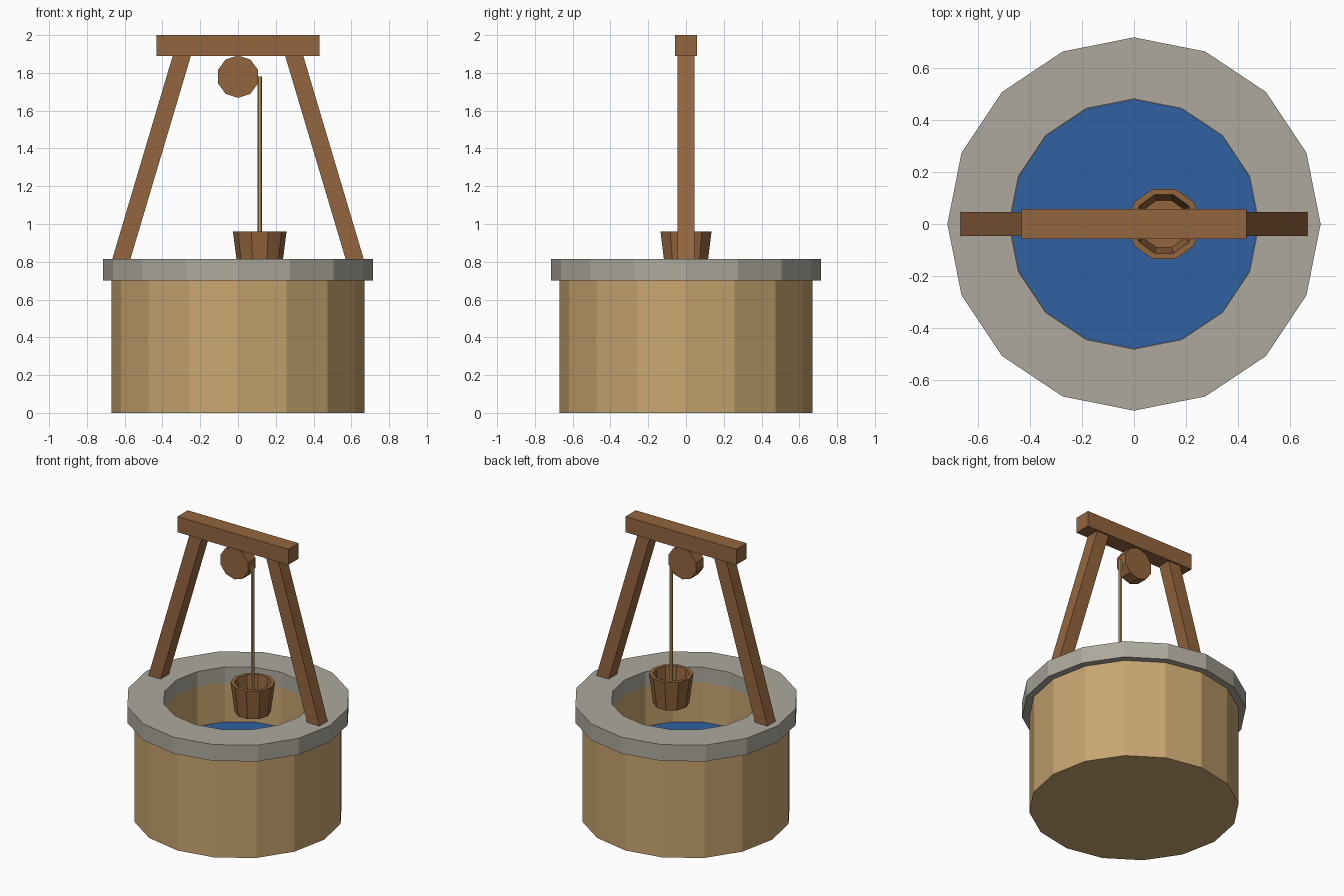
import bpy, bmesh, math
from mathutils import Matrix, Vector

old = bpy.data.objects.get("Cube")
if old:
    bpy.data.objects.remove(old, do_unlink=True)


def material(name, srgb):
    col = [((c / 255 + 0.055) / 1.055) ** 2.4 for c in srgb] + [1]
    m = bpy.data.materials.new(name)
    m.use_nodes = True
    m.diffuse_color = col
    bsdf = m.node_tree.nodes["Principled BSDF"]
    bsdf.inputs["Base Color"].default_value = col
    bsdf.inputs["Roughness"].default_value = 0.9
    return m


WOOD = material("brown wood", (148, 102, 62))
SAND = material("sandstone", (200, 165, 112))
STONE = material("grey stone", (173, 169, 157))
WATER = material("blue water", (48, 97, 161))
ROPE = material("straw rope", (196, 158, 92))


def finish(name, bm, mat):
    bmesh.ops.recalc_face_normals(bm, faces=bm.faces)
    mesh = bpy.data.meshes.new(name)
    bm.to_mesh(mesh)
    bm.free()
    mesh.materials.append(mat)
    obj = bpy.data.objects.new(name, mesh)
    bpy.context.collection.objects.link(obj)
    return obj


def turned(name, mat, profile, sides, x=0, closed=False):
    """Revolve (radius, z) points; close the profile or cap both ends."""
    bm = bmesh.new()
    rings = [[bm.verts.new((x + r * math.cos(math.tau * i / sides),
                            r * math.sin(math.tau * i / sides), z))
              for i in range(sides)] for r, z in profile]
    pairs = list(zip(rings, rings[1:]))
    if closed:
        pairs.append((rings[-1], rings[0]))
    else:
        bm.faces.new(rings[0])
        bm.faces.new(rings[-1])
    for a, b in pairs:
        for i in range(sides):
            j = (i + 1) % sides
            bm.faces.new((a[i], a[j], b[j], b[i]))
    return finish(name, bm, mat)


def beam(name, mat, bottom, top, half_x, half_y):
    """Square timber with level ends, leaning from bottom to top."""
    bm = bmesh.new()
    bmesh.ops.create_cube(bm, size=2)
    for v in bm.verts:
        centre = Vector(top if v.co.z > 0 else bottom)
        v.co = centre + Vector((v.co.x * half_x, v.co.y * half_y, 0))
    return finish(name, bm, mat)


# Well body, rim and water
turned("well_wall", SAND,
       [(0.67, 0), (0.67, 0.71), (0.48, 0.71), (0.48, 0.4)], 16)
turned("well_rim", STONE,
       [(0.716, 0.70), (0.716, 0.815), (0.48, 0.815), (0.48, 0.70)], 16, closed=True)
turned("water", WATER, [(0.479, 0.41), (0.479, 0.43)], 16)

# Timber frame
for side, label in ((1, "left"), (-1, "right")):
    beam(label + "_post", WOOD, (side * 0.619, 0, 0.81), (side * 0.297, 0, 1.892), 0.048, 0.046)
beam("top_beam", WOOD, (0, 0, 1.89), (0, 0, 2), 0.431, 0.057)

# Winding drum lying along y
bm = bmesh.new()
bmesh.ops.create_cone(bm, cap_ends=True, segments=10, radius1=0.112, radius2=0.112, depth=0.085)
for v in bm.verts:
    a = round((math.atan2(v.co.y, v.co.x) - math.pi / 2) / (math.tau / 10)) * math.tau / 10
    v.co = (0.112 * math.sin(a), v.co.z, 1.78 + 0.112 * math.cos(a))
finish("winding_drum", bm, WOOD)

# Rope and bucket
turned("rope", ROPE, [(0.011, 0.79), (0.011, 1.78)], 6, x=0.115)
turned("bucket", WOOD,
       [(0.115, 0.75), (0.142, 0.96), (0.118, 0.96), (0.095, 0.78)], 10, x=0.115)
